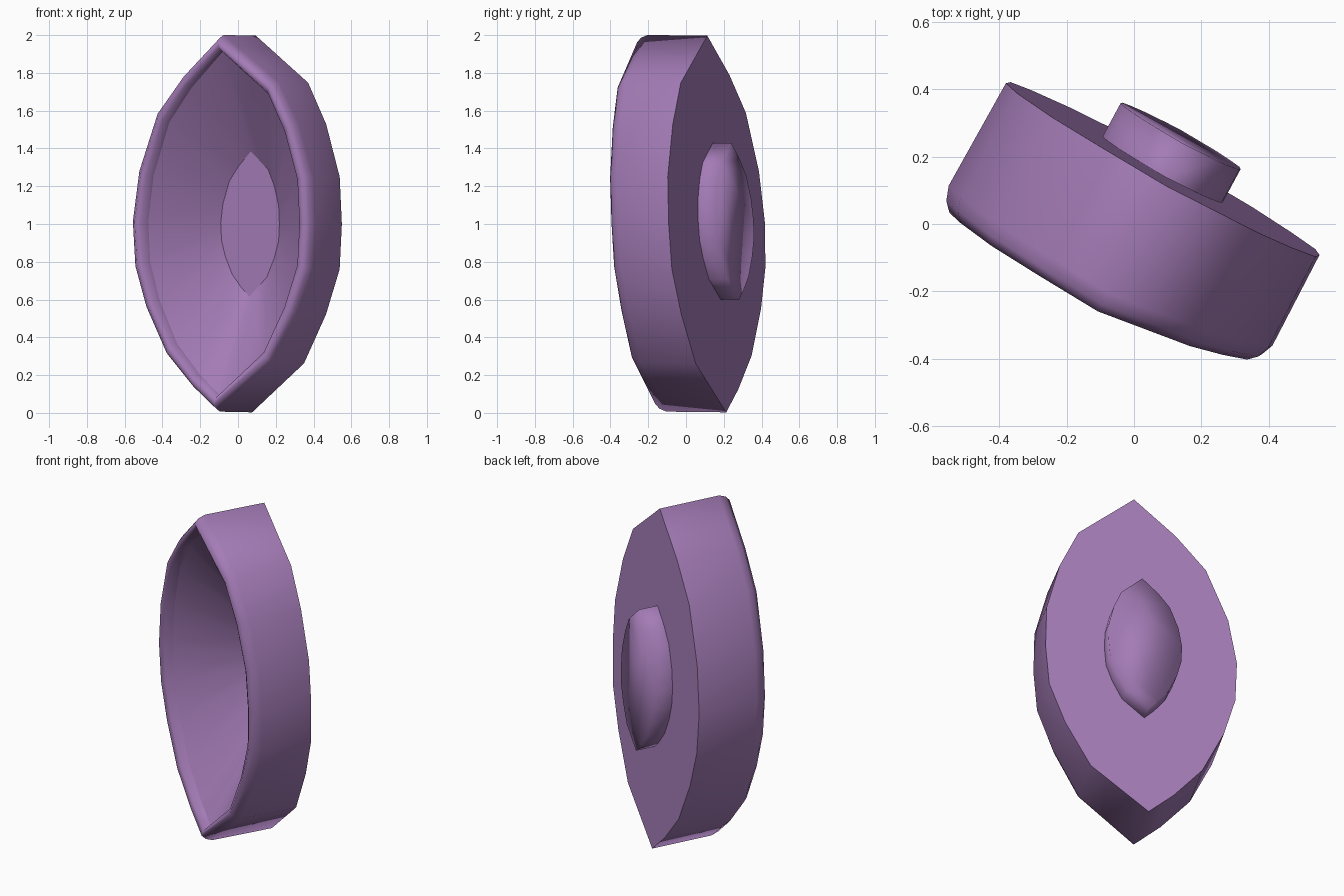
import bpy, bmesh
from mathutils import Vector

if "Cube" in bpy.data.objects:
    bpy.data.objects.remove(bpy.data.objects["Cube"])

# Local axes: U across the lens, V up (slightly sheared), N towards the front
ORIGIN = Vector((0.085, 0.163, 1.0))
U = Vector((0.877, -0.481, 0))
V = Vector((0.01, -0.05, 0.997))
N = Vector((-0.475, -0.88, 0.010))

# Pointed-oval outline, unit half width and half height
right = [(0, 1), (0.60, 0.75), (0.81, 0.53), (0.97, 0.25), (1, 0),
         (0.98, -0.24), (0.83, -0.48), (0.585, -0.74)]
left = [(0, -1), (-0.27, -0.88), (-0.585, -0.70), (-0.83, -0.45), (-0.965, -0.23),
        (-1, 0.01), (-0.93, 0.28), (-0.72, 0.59), (-0.42, 0.79)]
OUTLINE = right + left

mat = bpy.data.materials.new("purple")
mat.diffuse_color = (0.37, 0.20, 0.47, 1)
mat.use_nodes = True
mat.node_tree.nodes["Principled BSDF"].inputs["Base Color"].default_value = mat.diffuse_color


def loft(name, rings, sharp=(), vc=0.0):
    """Skin rings of (half width, half height, depth), cap the last one flat.
    Everything is smooth except the ring edges listed in sharp."""
    bm = bmesh.new()
    n = len(OUTLINE)

    def place(x, y, w, h, d):
        if d > 0.3:  # the front rim tilts a little and reaches further at the tips
            d = d * (1 - 0.07 * x) + 0.035 * y * y
        return bm.verts.new(ORIGIN + U * (x * w) + V * (y * h + vc) + N * d)
    loops = [[place(x, y, *r) for x, y in OUTLINE] for r in rings]
    for a, b in zip(loops, loops[1:]):
        for i in range(n):
            j = (i + 1) % n
            bm.faces.new((a[i], a[j], b[j], b[i]))
    bm.faces.new(loops[-1])
    bmesh.ops.recalc_face_normals(bm, faces=bm.faces)
    for f in bm.faces:
        f.smooth = True
    for k in sharp:
        for i in range(n):
            bm.edges.get((loops[k][i], loops[k][(i + 1) % n])).smooth = False
    me = bpy.data.meshes.new(name)
    bm.to_mesh(me)
    bm.free()
    me.materials.append(mat)
    ob = bpy.data.objects.new(name, me)
    bpy.context.collection.objects.link(ob)
    return ob


# Bowl: back plate, side wall, rounded rim, sloping inside and flat floor
loft("bowl", [(0.19, 0.40, 0), (0.53, 1.0, 0), (0.535, 1.0, 0.325), (0.52, 0.985, 0.365),
              (0.495, 0.96, 0.39), (0.465, 0.93, 0.378), (0.445, 0.91, 0.335),
              (0.177, 0.385, 0.045)], sharp=(1, 6, 7))

# Back hub: short pointed-oval boss with a softly shaded flat end
loft("back_hub", [(0.203, 0.415, 0.005), (0.203, 0.415, -0.112)], vc=0.015)
